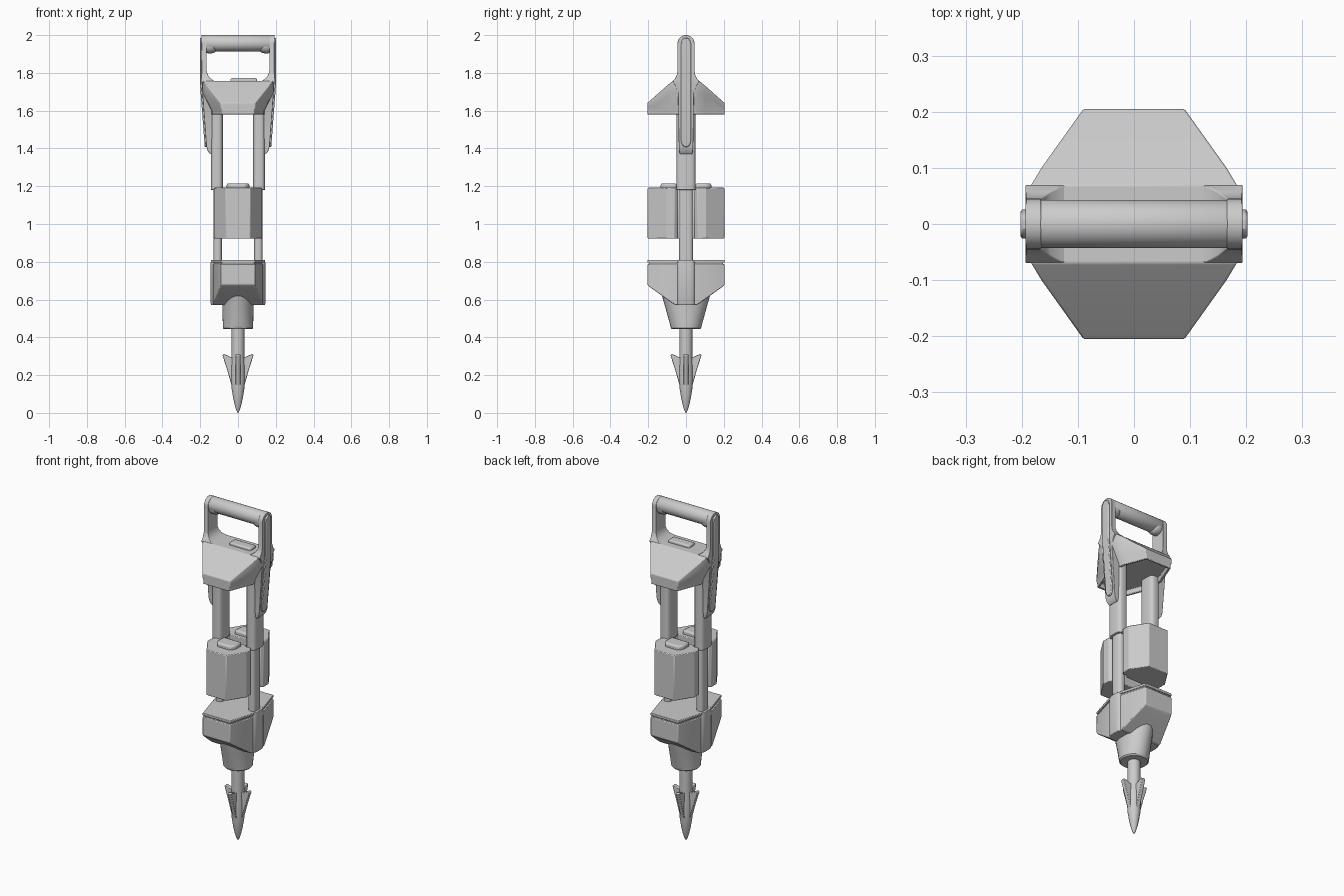
import bpy, bmesh, math

if "Cube" in bpy.data.objects:
    bpy.data.objects.remove(bpy.data.objects["Cube"])


def finish(name, bm, bevel=0.004):
    bmesh.ops.recalc_face_normals(bm, faces=bm.faces)
    me = bpy.data.meshes.new(name)
    bm.to_mesh(me)
    bm.free()
    ob = bpy.data.objects.new(name, me)
    bpy.context.collection.objects.link(ob)
    bpy.ops.object.select_all(action='DESELECT')
    ob.select_set(True)
    bpy.context.view_layer.objects.active = ob
    bpy.ops.object.shade_smooth_by_angle(angle=math.radians(32))
    if bevel:
        m = ob.modifiers.new("soft_edges", 'BEVEL')
        m.width, m.segments, m.angle_limit = bevel, 2, math.radians(35)
    return ob


def loft(rings):
    """Skin a list of equal-length closed rings and cap both ends."""
    bm = bmesh.new()
    rows = [[bm.verts.new(p) for p in r] for r in rings]
    n = len(rows[0])
    for a, b in zip(rows, rows[1:]):
        for i in range(n):
            j = (i + 1) % n
            bm.faces.new((a[i], a[j], b[j], b[i]))
    bm.faces.new(rows[0])
    bm.faces.new(rows[-1])
    return bm


def oval(z, rx, ry, cx=0, n=32, p=1.0):
    """Horizontal oval ring; p below 1 makes it boxier."""
    ring = []
    for i in range(n):
        c, s = math.cos(math.tau * i / n), math.sin(math.tau * i / n)
        ring.append((cx + math.copysign(rx * abs(c) ** p, c),
                     math.copysign(ry * abs(s) ** p, s), z))
    return ring


def prism(name, outline, z0, z1, bevel=0.004):
    return finish(name, loft([[(x, y, z) for x, y in outline] for z in (z0, z1)]), bevel)


def x_lathe(name, profile, z, n=32):
    """Turned part lying along x; profile holds (x, radius)."""
    finish(name, loft([[(x, r * math.cos(math.tau * i / n), z + r * math.sin(math.tau * i / n))
                        for i in range(n)] for x, r in profile]), 0.002)


def slab(name, rows, s):
    """Upright bar built from rows of (z, half depth, inner x, outer x)."""
    finish(name, loft([[(s * a, -h, z), (s * b, -h, z), (s * b, h, z), (s * a, h, z)]
                       for z, h, a, b in rows]), 0.004)


def outer_x(z):
    return 0.193 if z > 1.75 else 0.193 - 0.028 * (1.75 - z) / 0.37


# Upper body: hexagonal roof, sections run front to back, hollow underneath
half = [(0.205, 0.090, 1.640, 1.615, 0.085), (0.10, 0.165, 1.733, 1.675, 0.125),
        (0.07, 0.183, 1.757, 1.695, 0.138), (0.045, 0.190, 1.757, 1.70, 0.14)]
stations = [(-y, *r) for y, *r in half] + [(y, *r) for y, *r in reversed(half)]
body = loft([[(-b, y, 1.58), (-b, y, 1.60), (-x, y, zl), (-x, y, zt),
              (x, y, zt), (x, y, zl), (b, y, 1.60), (b, y, 1.58)]
             for y, x, zt, zl, b in stations])
bmesh.ops.recalc_face_normals(body, faces=body.faces)
under = [f for f in body.faces if f.normal.z < -0.99 and f.calc_center_median().z < 1.59]
bmesh.ops.inset_region(body, faces=under, thickness=0.014)
r = bmesh.ops.extrude_face_region(body, geom=under)
bmesh.ops.translate(body, vec=(0, 0, 0.03),
                    verts=[v for v in r['geom'] if isinstance(v, bmesh.types.BMVert)])
bmesh.ops.delete(body, geom=under, context='FACES')
finish("upper_body", body, 0.003)

# Button on the body top
prism("top_button", [(-0.04, -0.028), (0.1, -0.028), (0.1, 0.028), (-0.04, 0.028)], 1.74, 1.773, 0.008)

# Handle grip
x_lathe("handle_grip", [(-0.17, 0.04), (-0.165, 0.043), (0.165, 0.043), (0.17, 0.04)], 1.957)

for s, side in ((-1, "left"), (1, "right")):
    # Swollen end of the grip
    x_lathe(side + "_grip_end", [(s * x, q) for x, q in
            ((0.115, 0.026), (0.125, 0.036), (0.14, 0.04), (0.16, 0.04), (0.17, 0.036))], 1.943)

    # Handle arm with rounded top, flared root and tapering tail
    rows = []
    for i in range(9):
        a = math.radians(84 - 84 * i / 8)
        rows.append((1.955 + 0.045 * math.sin(a), 0.045 * math.cos(a), 0.166, outer_x(1.9)))
    rows += [(1.81, 0.045, 0.166, 0.193), (1.79, 0.049, 0.16, 0.193), (1.772, 0.057, 0.149, 0.193),
             (1.76, 0.067, 0.13, 0.193), (1.752, 0.07, 0.115, 0.193), (1.74, 0.06, 0.125, 0.192),
             (1.70, 0.042, 0.13, outer_x(1.7)), (1.41, 0.038, 0.125, outer_x(1.41)),
             (1.385, 0.036, 0.125, 0.16), (1.37, 0.032, 0.125, 0.148)]
    slab(side + "_handle_arm", rows, s)

    # Raised strip on the outside of the arm
    zs = [(1.985, 0.008), (1.98, 0.016), (1.968, 0.023), (1.95, 0.026), (1.75, 0.026),
          (1.44, 0.026), (1.423, 0.022), (1.412, 0.014), (1.408, 0.006)]
    slab(side + "_arm_strip", [(z, h, outer_x(z) - 0.02, outer_x(z) + 0.009) for z, h in zs], s)

    # Telescopic leg: wide sleeve, inner rod and lower collar
    c = s * 0.112
    finish(side + "_sleeve", loft([oval(z, 0.032, 0.05, c, p=0.6) for z in (1.18, 1.66)]), 0.003)
    finish(side + "_rod", loft([oval(z, 0.023, 0.036, s * 0.108, p=0.7) for z in (0.6, 1.25)]), 0)
    finish(side + "_collar", loft([oval(z, w, d, s * 0.11, p=0.6) for z, w, d in
           ((0.57, 0.031, 0.045), (0.58, 0.035, 0.049), (0.79, 0.035, 0.049), (0.81, 0.033, 0.047))]), 0.002)

for s, side in ((-1, "front"), (1, "back")):
    # Side block with chamfered corners and a cap on top
    pts = [(0.065, 0.203), (0.128, 0.105), (0.128, 0.06), (0.115, 0.045), (0.08, 0.045), (0.08, 0.03)]
    ring = [(x, s * y) for x, y in pts] + [(-x, s * y) for x, y in reversed(pts)]
    prism(side + "_block", ring, 0.922, 1.192)
    cap = [(0.06, 0.05), (0.06, 0.11), (0.04, 0.135)]
    prism(side + "_block_cap", [(x, s * y) for x, y in cap] + [(-x, s * y) for x, y in reversed(cap)],
          1.18, 1.215, 0.01)

# Lower housing: sections front to back, sloping underside
half = [(0.205, 0.09, 0.68), (0.19, 0.095, 0.665), (0.06, 0.132, 0.572)]
stations = [(-y, x, z) for y, x, z in half] + [(y, x, z) for y, x, z in reversed(half)]
finish("lower_housing", loft([[(-x, y, z), (x, y, z), (x, y, 0.787), (-x, y, 0.787)]
                              for y, x, z in stations]))

# Lid with a shadow gap beneath it
hexa = [(-0.09, -0.205), (0.09, -0.205), (0.135, -0.05), (0.135, 0.05),
        (0.09, 0.205), (-0.09, 0.205), (-0.135, 0.05), (-0.135, -0.05)]
prism("lid_gap", [(x * 0.95, y * 0.96) for x, y in hexa], 0.78, 0.80, 0)
prism("housing_lid", hexa, 0.795, 0.81, 0.003)

# Nose cone and chuck lip
finish("nose_cone", loft([oval(z, rx, ry) for z, rx, ry in
       ((0.443, 0.073, 0.073), (0.45, 0.08, 0.08), (0.462, 0.08, 0.083), (0.56, 0.083, 0.11), (0.66, 0.085, 0.138))]), 0)

# Drill shaft and pointed bit
finish("drill_shaft", loft([oval(z, 0.034, 0.034, n=24) for z in (0.24, 0.46)]), 0)
finish("bit_point", loft([oval(z, q, q, n=24) for z, q in
       ((0, 0.001), (0.012, 0.008), (0.04, 0.017), (0.08, 0.026), (0.13, 0.034), (0.19, 0.038), (0.29, 0.034))]), 0)

# Four barbed fins
fin = [(0.0, 0.12), (0.033, 0.14), (0.055, 0.22), (0.082, 0.305), (0.075, 0.312), (0.036, 0.295), (0.0, 0.295)]
for k in range(4):
    ca, sa = math.cos(k * math.pi / 2), math.sin(k * math.pi / 2)
    finish("bit_fin_%d" % (k + 1), loft([[(q * ca - t * sa, q * sa + t * ca, z) for q, z in fin]
                                         for t in (-0.012, 0.012)]), 0.003)
